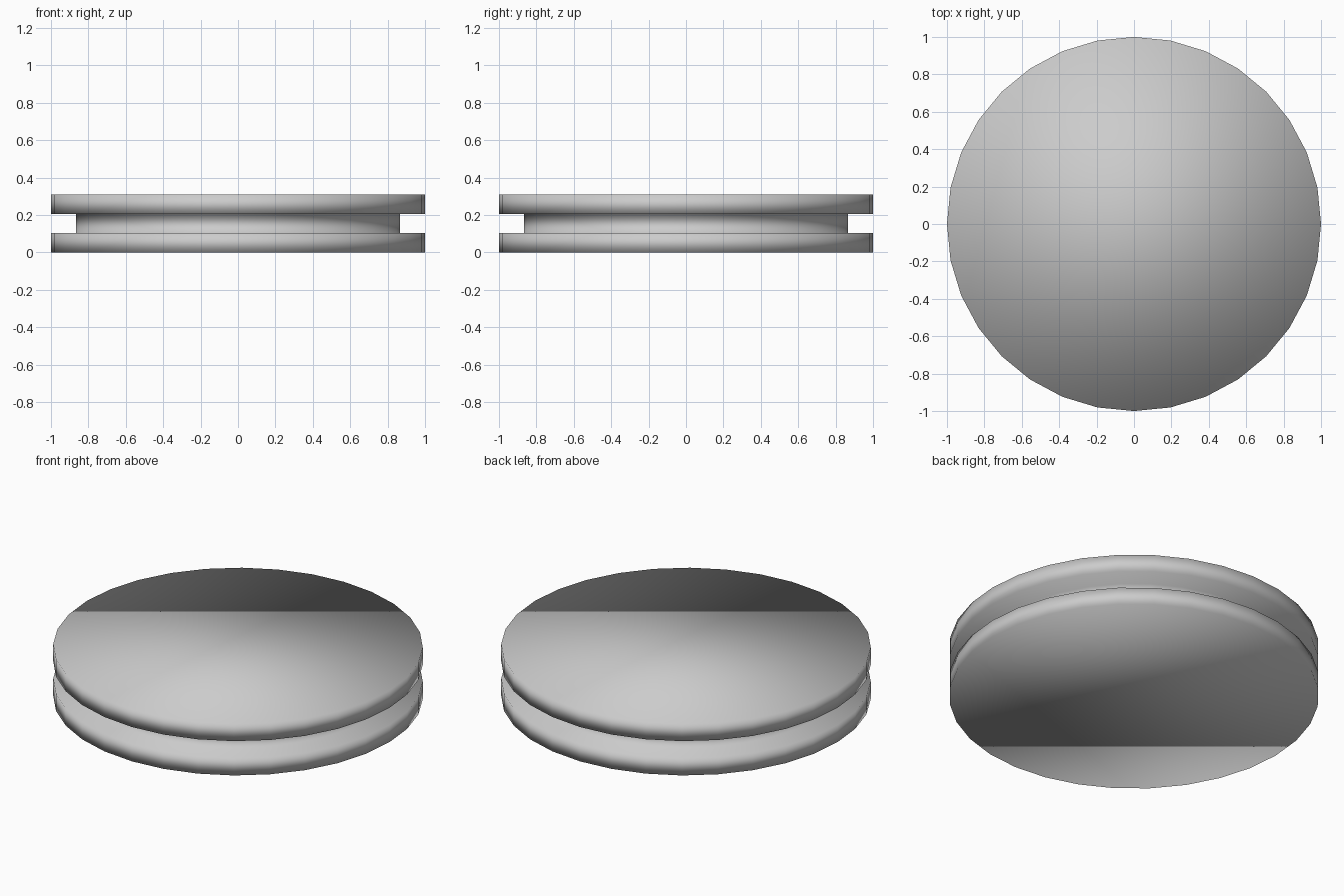
import bpy, bmesh
from math import cos, sin, tau

if "Cube" in bpy.data.objects:
    bpy.data.objects.remove(bpy.data.objects["Cube"])

SIDES = 32
# (radius, height) from bottom rim up: lower flange, hub groove, upper flange
PROFILE = [(1, 0), (1, 0.103), (0.865, 0.103), (0.865, 0.205), (1, 0.205), (1, 0.308)]

bm = bmesh.new()
rings = [[bm.verts.new((r * cos(tau * i / SIDES), r * sin(tau * i / SIDES), z))
          for i in range(SIDES)] for r, z in PROFILE]

# outer walls and groove faces
for low, high in zip(rings, rings[1:]):
    for i in range(SIDES):
        j = (i + 1) % SIDES
        bm.faces.new((low[i], low[j], high[j], high[i]))

# flat bottom and top
bm.faces.new(rings[0][::-1])
bm.faces.new(rings[-1])
for f in bm.faces:
    f.smooth = True

mesh = bpy.data.meshes.new("grooved_disc")
bm.to_mesh(mesh)
bm.free()
disc = bpy.data.objects.new("grooved_disc", mesh)
bpy.context.collection.objects.link(disc)
